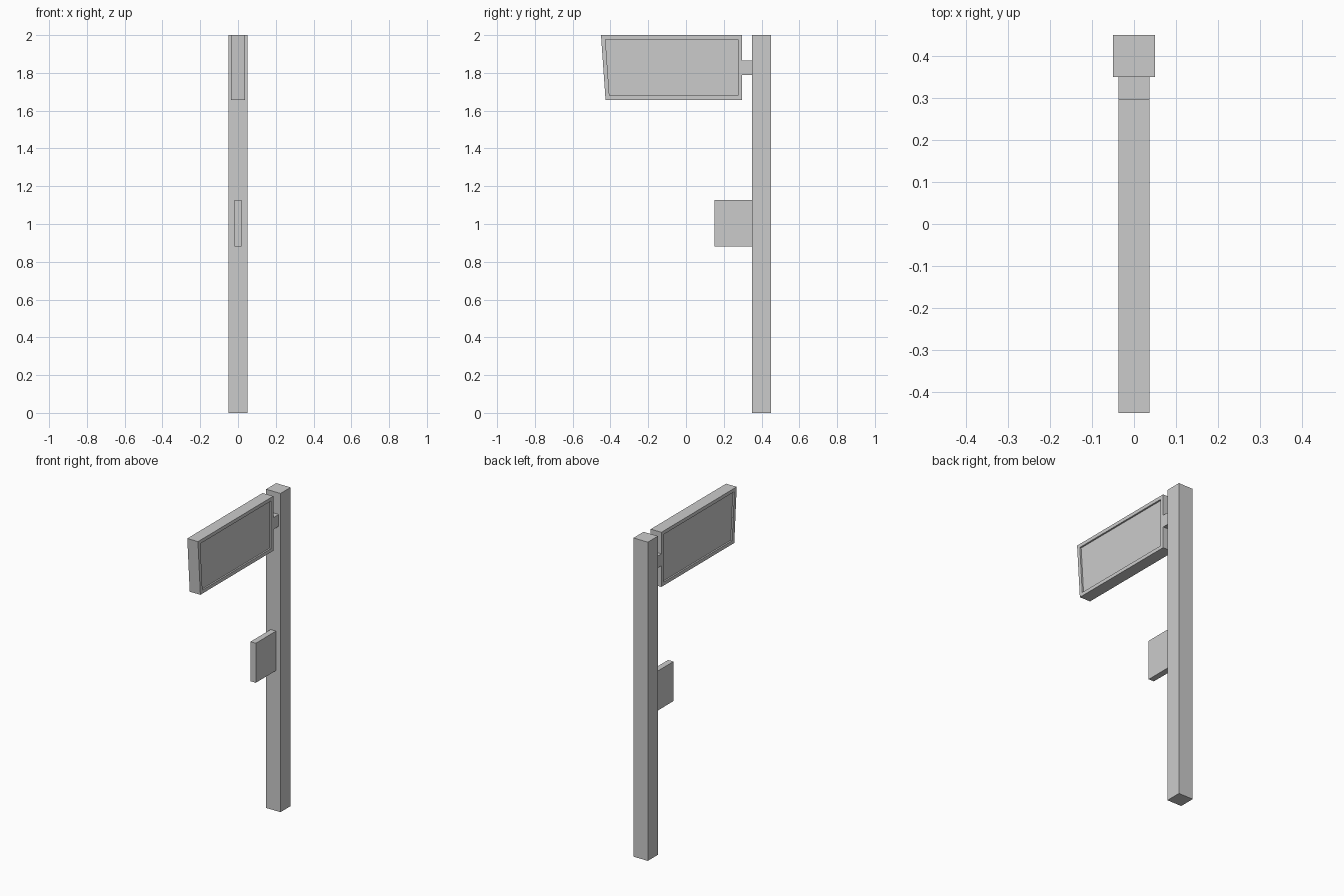
import bpy, bmesh

if "Cube" in bpy.data.objects:
    bpy.data.objects.remove(bpy.data.objects["Cube"])


def finish(name, bm):
    bmesh.ops.recalc_face_normals(bm, faces=bm.faces[:])
    mesh = bpy.data.meshes.new(name)
    bm.to_mesh(mesh)
    bm.free()
    obj = bpy.data.objects.new(name, mesh)
    bpy.context.collection.objects.link(obj)
    return obj


def slab(profile, half_width):
    """Extrude a (y, z) outline symmetrically across x."""
    bm = bmesh.new()
    face = bm.faces.new([bm.verts.new((-half_width, y, z)) for y, z in profile])
    ext = bmesh.ops.extrude_face_region(bm, geom=[face], use_keep_orig=True)
    verts = [g for g in ext["geom"] if isinstance(g, bmesh.types.BMVert)]
    bmesh.ops.translate(bm, verts=verts, vec=(2 * half_width, 0, 0))
    bmesh.ops.recalc_face_normals(bm, faces=bm.faces[:])
    return bm


def rect(y0, y1, z0, z1):
    return [(y0, z0), (y1, z0), (y1, z1), (y0, z1)]


# Upright post
finish("post", slab(rect(0.35, 0.45, 0, 2), 0.05))

# Bracket joining sign to post
finish("bracket", slab(rect(0.297, 0.35, 1.79, 1.865), 0.037))

# Small lower plate
finish("lower_plate", slab(rect(0.15, 0.35, 0.88, 1.128), 0.0185))

# Sign board with slanted outer end and a recessed panel on each side
bm = slab([(-0.426, 1.657), (0.297, 1.657), (0.297, 2.0), (-0.45, 2.0)], 0.037)
sides = [f for f in bm.faces if abs(f.normal.x) > 0.9]
bmesh.ops.inset_individual(bm, faces=sides, thickness=0.022, use_even_offset=True)
bmesh.ops.inset_individual(bm, faces=sides, thickness=0.0, depth=-0.01)
finish("sign_board", bm)
